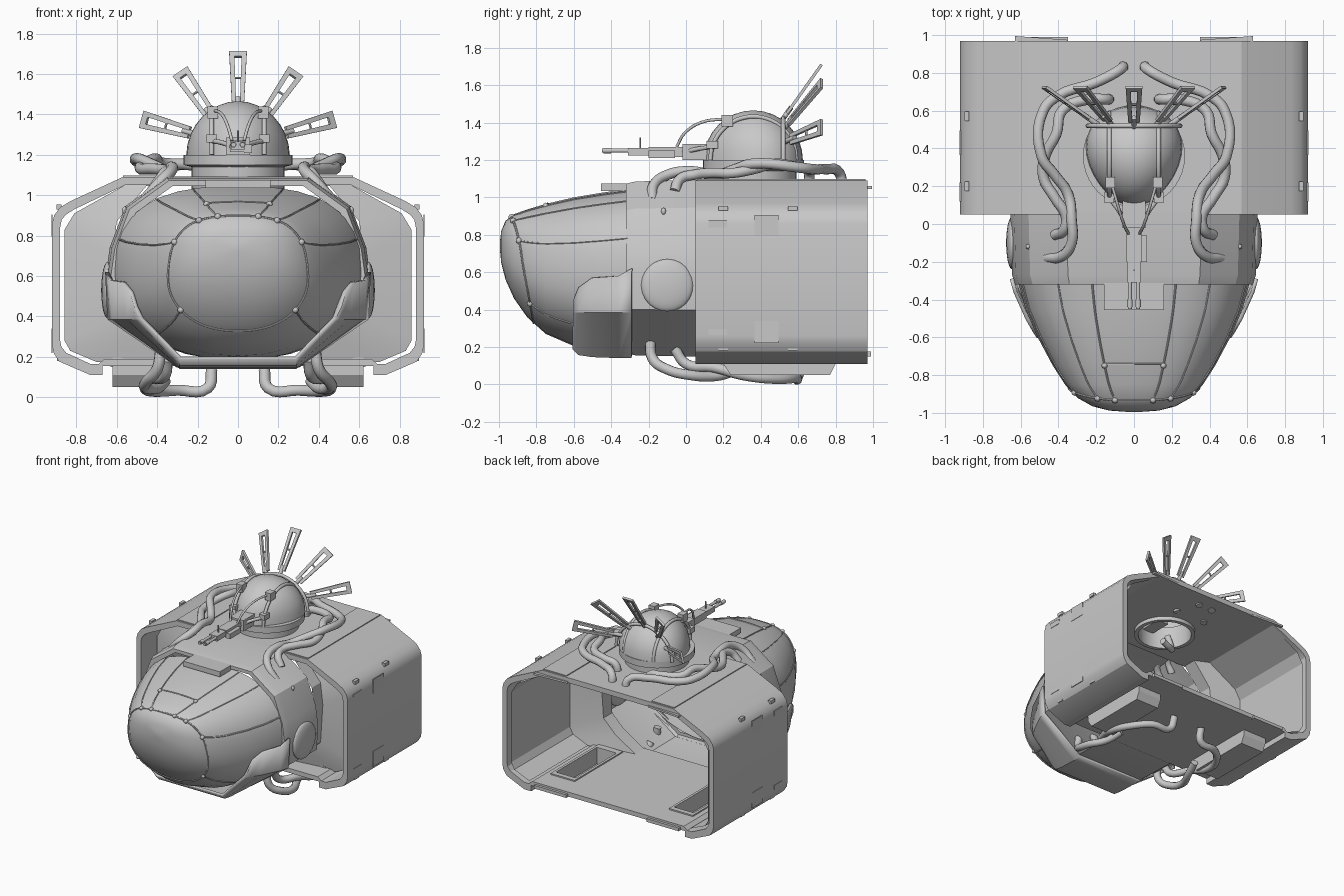
import bpy, bmesh, math
from mathutils import Vector

cube = bpy.data.objects.get("Cube")
if cube:
    bpy.data.objects.remove(cube, do_unlink=True)

GREY = (0.58, 0.58, 0.58, 1)
mat = bpy.data.materials.new("hull_grey")
mat.use_nodes = True
mat.diffuse_color = GREY
bsdf = next(n for n in mat.node_tree.nodes if n.type == 'BSDF_PRINCIPLED')
bsdf.inputs["Base Color"].default_value = GREY


def activate(ob):
    bpy.ops.object.select_all(action='DESELECT')
    ob.select_set(True)
    bpy.context.view_layer.objects.active = ob


def add(name, bm, angle=24):
    bmesh.ops.recalc_face_normals(bm, faces=bm.faces)
    me = bpy.data.meshes.new(name)
    bm.to_mesh(me)
    bm.free()
    ob = bpy.data.objects.new(name, me)
    bpy.context.collection.objects.link(ob)
    me.materials.append(mat)
    activate(ob)
    bpy.ops.object.shade_smooth_by_angle(angle=math.radians(angle))
    return ob


def loft(name, rings, closed=True, wrap=False, caps=True, angle=24):
    """Skin a list of rings that have equal point counts."""
    bm = bmesh.new()
    vs = [[bm.verts.new(p) for p in r] for r in rings]
    n, m = len(vs[0]), len(vs)
    for i in range(m if wrap else m - 1):
        a, b = vs[i], vs[(i + 1) % m]
        for j in range(n if closed else n - 1):
            k = (j + 1) % n
            bm.faces.new((a[j], a[k], b[k], b[j]))
    if caps and closed and not wrap:
        bm.faces.new(vs[0])
        bm.faces.new(vs[-1])
    return add(name, bm, angle)


def box(name, lo, hi):
    rect = [(lo[0], lo[1]), (hi[0], lo[1]), (hi[0], hi[1]), (lo[0], hi[1])]
    return loft(name, [[(x, y, z) for x, y in rect] for z in (lo[2], hi[2])])


def ball(name, centre, size, seg=16, lower=True, egg=0):
    bm = bmesh.new()
    bmesh.ops.create_uvsphere(bm, u_segments=seg, v_segments=seg // 2, radius=1)
    if not lower:
        bmesh.ops.delete(bm, geom=[v for v in bm.verts if v.co.z < -0.05], context='VERTS')
    for v in bm.verts:
        v.co.x *= 1 + egg * v.co.y
        v.co = Vector(c + s * q for c, s, q in zip(centre, size, v.co))
    return add(name, bm, 50)


def lathe(name, centre, profile, seg=40):
    rings = []
    for r, z in profile:
        rings.append([(centre[0] + r * math.cos(math.tau * k / seg),
                       centre[1] + r * math.sin(math.tau * k / seg), z) for k in range(seg)])
    return loft(name, rings, wrap=True)


def tube(name, pts, r, s=1, res=3):
    cu = bpy.data.curves.new(name, 'CURVE')
    cu.dimensions, cu.bevel_depth, cu.bevel_resolution = '3D', r, res
    cu.resolution_u, cu.use_fill_caps = 5, True
    sp = cu.splines.new('BEZIER')
    sp.bezier_points.add(len(pts) - 1)
    for b, p in zip(sp.bezier_points, pts):
        b.co = (p[0] * s, p[1], p[2])
        b.handle_left_type = b.handle_right_type = 'AUTO'
    ob = bpy.data.objects.new(name, cu)
    bpy.context.collection.objects.link(ob)
    cu.materials.append(mat)
    activate(ob)
    bpy.ops.object.convert(target='MESH')
    bpy.ops.object.shade_smooth_by_angle(angle=math.radians(50))


def cut(target, cutter):
    mod = target.modifiers.new("cut", 'BOOLEAN')
    mod.operation, mod.object, mod.solver = 'DIFFERENCE', cutter, 'EXACT'
    activate(target)
    bpy.ops.object.modifier_apply(modifier=mod.name)
    bpy.ops.object.shade_smooth_by_angle(angle=math.radians(24))
    bpy.data.objects.remove(cutter, do_unlink=True)


def both(half):
    return half + [(-x, z) for x, z in reversed(half)]


def at(profile, y):
    return [(x, y, z) for x, z in profile]


# Rear hull: hollow shell open at both ends
outer = both([(.57, 1.09), (.83, .97), (.88, .94), (.91, .9), (.92, .86), (.92, .26),
              (.913, .22), (.885, .177), (.73, .11), (.67, .11), (.67, .155)])
inner = both([(.56, 1.05), (.81, .93), (.85, .905), (.872, .88), (.88, .84), (.88, .28),
              (.874, .25), (.85, .22), (.73, .165), (.69, .165), (.66, .19)])
hull = loft("rear_hull", [at(outer, .05), at(outer, .97), at(inner, .97), at(inner, .05)], wrap=True)
TX, TY = 0, .36
circle = [(.2 * math.cos(math.tau * k / 40), TY + .2 * math.sin(math.tau * k / 40)) for k in range(40)]
cut(hull, loft("hatch_cutter", [[(x, y, z) for x, y in circle] for z in (.95, 1.2)]))

# Inner bulkheads with side lining, floor trays and hull side details
bulkhead = [(.45, 1.05), (.6, .87), (.62, .7), (.6, .4), (.5, .3), (.3, .175)]
lining = [(.56, 1.05), (.81, .91), (.858, .83), (.858, .28), (.83, .23), (.7, .175)]
for s in (1, -1):
    loft("inner_wall", [[(x * s, y, z) for x, z in p]
                        for p, y in ((bulkhead, .06), (bulkhead, .17), (lining, .22), (lining, .95))],
         closed=False)
    tray = loft("floor_tray", [[(s * x, y, z) for x, y in ((.41, a), (.62, a), (.62, b), (.41, b))]
                               for a, b, z in ((.24, .77, .05), (.2, .8, .11), (.2, .8, .2))])
    for target in (tray, hull):
        cut(target, box("slot_cutter", (s * .515 - .085, .25, .07), (s * .515 + .085, .76, .3)))
    box("roof_panel", (s * .57 if s < 0 else .37, .06, 1.085), (-.37 if s < 0 else .57, .96, 1.097))
    box("rear_lip", (s * .49 - .14, .96, .15), (s * .49 + .14, .99, .175))
    loft("rear_roof_lip", [[(s * .35, .96, z), (s * .35, .975, z), (s * .63, .995, z), (s * .63, .96, z)]
                           for z in (1.045, 1.06)])
    for y, z, w, h in ((.43, .85, .065, .055), (.43, .28, .065, .06), (.17, .86, .05, .02), (.17, .28, .05, .015)):
        box("side_plate", (s * .92 - .003, y - w, z - h), (s * .92 + .003, y + w, z + h))
    for y in (.2, .57):
        box("upper_tab", (s * .885 - .012, y - .025, .93), (s * .885 + .012, y + .025, .955))
        box("lower_tab", (s * .88 - .015, y - .025, .18), (s * .88 + .015, y + .025, .2))

# Hollow collar between the hull and the nose, with an inward rim
collar = both([(.35, 1.085), (.55, .94), (.625, .74), (.645, .6), (.635, .4), (.3, .155)])
loft("collar", [[(x * k, y, .6 + (z - .6) * k) for x, z in collar]
                for y, k in ((.06, 1.015), (-.27, 1), (-.32, .975), (-.32, .92))], caps=False)
box("visor_plate", (-.16, -.455, 1.035), (.16, -.25, 1.075))

# Jaw plate wrapping the lower nose
jaw_rings = []
for y, x, crease, top, low in ((-.29, .648, .638, .62, .15), (-.36, .628, .615, .58, .15),
                               (-.5, .565, .545, .57, .155), (-.57, .525, .5, .52, .165),
                               (-.6, .505, .475, .45, .195)):
    jaw_rings.append(at(both([(x, top), (crease, .39), (.285, low)]), y))
jaw = loft("jaw_plate", jaw_rings, closed=False)
solid = jaw.modifiers.new("thickness", 'SOLIDIFY')
solid.thickness, solid.offset = .02, 0

# Nose canopy: rounded sections (y, half width, top, bottom)
NOSE = [(-.30, .615, 1.045, .185), (-.45, .575, 1.025, .185), (-.6, .51, 1.0, .205),
        (-.75, .43, .965, .27), (-.85, .365, .935, .36), (-.92, .3, .91, .46),
        (-.965, .22, .875, .56), (-.988, .13, .82, .65), (-.995, .03, .76, .72)]


def nose_point(y, t):
    i = next((k for k in range(len(NOSE) - 2) if y >= NOSE[k + 1][0]), len(NOSE) - 2)
    a, b = NOSE[i], NOSE[i + 1]
    f = (y - a[0]) / (b[0] - a[0])
    w, top, low = (p + (q - p) * f for p, q in zip(a[1:], b[1:]))
    c, s = math.cos(t), math.sin(t)
    power = .77 if s > 0 else .9
    return (math.copysign(abs(c) ** power, c) * w, y,
            (top + low) / 2 + math.copysign(abs(s) ** power, s) * (top - low) / 2)


loft("nose_canopy", [[nose_point(st[0], math.tau * k / 32) for k in range(32)] for st in NOSE],
     caps=False, angle=50)
ball("nose_tip", (0, -.985, .74), (.06, .01, .05))


# Canopy seams and corner joints
def front_y(t):
    return -.875 - .06 * math.sin(t)


tube("front_seam", [nose_point(front_y(math.tau * k / 32), math.tau * k / 32) for k in range(33)], .006, res=1)
for s in (1, -1):
    for t in (.3, .95, 1.3, -.75):
        end = front_y(t)
        tube("canopy_seam", [nose_point(-.31 + (end + .31) * k / 8, t) for k in range(9)], .005, s, 1)
        p = nose_point(end, t)
        ball("seam_joint", (s * p[0], p[1], p[2]), (.017,) * 3, 8)
    p = nose_point(-.75, 1.3)
    ball("seam_joint", (s * p[0], p[1], p[2]), (.016,) * 3, 8)
    tube("pane_seam", [nose_point(-.74, 1.3 + k * .09) for k in range(4)], .005, s, 1)
    ball("side_disc", (s * .645, -.1, .53), (.032, .14, .14), 24)
    for x in (.52, .56):
        ball("roof_stud", (s * x, -.12, .925), (.014, .014, .02), 8)

# Turret ring and egg-shaped dome
lathe("turret_ring", (TX, TY), [(.2, 1.02), (.23, 1.02), (.23, 1.14), (.27, 1.15), (.27, 1.2), (.2, 1.2)])
ball("turret_dome", (0, TY, 1.2), (.25, .265, .265), 32, lower=False, egg=.2)
tube("dome_back_band", [(.245 * math.cos(a), .52, 1.2 + .225 * math.sin(a))
                        for a in (k * math.pi / 10 for k in range(11))], .012)
box("gun_breech", (-.05, .13, 1.14), (.05, .34, 1.22))
tube("gunner_step", [(-.12, .25, 1.1), (-.14, .27, 1.0), (-.08, .33, .95), (.02, .36, .96)], .025)
for s in (1, -1):
    tube("dome_strap", [(.13, TY - .23 * math.cos(a), 1.2 + .232 * math.sin(a))
                        for a in (k * math.pi / 12 for k in range(13))], .012, s)
    box("strap_clamp", (s * .13 - .025, .11, 1.26), (s * .13 + .025, .17, 1.3))
    box("strap_buckle", (s * .125 - .025, .19, 1.38), (s * .125 + .025, .25, 1.44))
    tube("gun_brace", [(.03, -.02, 1.24), (.08, .07, 1.26), (.14, .15, 1.27)], .012, s)
    tube("gun_cable", [(.03, -.05, 1.27), (.05, -.01, 1.34), (.08, .08, 1.4), (.12, .22, 1.42)], .008, s)

# Twin gun
box("gun_body", (-.04, -.2, 1.215), (.04, .06, 1.27))
box("gun_mount", (-.06, -.02, 1.2), (.06, .13, 1.285))
box("gun_side_case", (.03, -.2, 1.21), (.07, -.06, 1.25))
box("gun_shroud", (-.035, -.31, 1.225), (.035, -.19, 1.265))
tube("gun_sight", [(0, -.245, 1.25), (0, -.245, 1.32)], .004)
for x in (-.022, .022):
    tube("gun_barrel", [(x, -.2, 1.25), (x, -.45, 1.25)], .011)
    tube("gun_muzzle", [(x, -.4, 1.25), (x, -.44, 1.25)], .015)


# Slotted blades fanned behind the dome
def blade(base, tip):
    a, b = Vector(base), Vector(tip)
    d = (b - a).normalized()
    side = d.cross(Vector((0, 1, 0))).normalized()
    n = side.cross(d) * .008

    def ring(inset, off, flare):
        lo, hi = a + d * inset, b - d * inset
        w0, w1 = .03 - inset * .6, .03 + flare - inset * .8
        return [lo - side * w0 + off, lo + side * w0 + off, hi + side * w1 + off, hi - side * w1 + off]
    loft("fan_blade", [ring(0, n, .014), ring(0, -n, .014), ring(.033, -n, .014), ring(.033, n, .014)], wrap=True)
    tube("blade_root", [a - d * .07, a + d * .04], .014)
    mid = (a + b) / 2
    tube("blade_rib", [mid - side * .03, mid + side * .03], .007, res=1)


blade((0, .54, 1.45), (0, .725, 1.71))
for s in (1, -1):
    blade((.14 * s, .55, 1.4), (.285 * s, .725, 1.61))
    blade((.24 * s, .56, 1.31), (.475 * s, .725, 1.375))

# Roof and belly hoses, mirrored
HOSES = {
    "outer_roof_hose": [(.06, .84, 1.04), (.07, .82, 1.13), (.2, .75, 1.15), (.4, .68, 1.15), (.48, .6, 1.16),
                        (.49, .36, 1.18), (.42, .26, 1.15), (.35, .16, 1.12), (.33, .02, 1.14), (.33, -.1, 1.12),
                        (.38, -.17, 1.07), (.46, -.18, .98)],
    "inner_roof_hose": [(.13, .66, 1.04), (.15, .66, 1.13), (.24, .66, 1.15), (.38, .6, 1.16), (.41, .48, 1.18),
                        (.47, .36, 1.15), (.48, .25, 1.13), (.42, .14, 1.13), (.36, .04, 1.12),
                        (.37, -.03, 1.1), (.42, -.06, 1.03)],
    "front_belly_hose": [(.38, -.19, .25), (.4, -.18, .14), (.45, -.1, .08), (.46, .02, .05),
                         (.4, .16, .045), (.36, .28, .08)],
    "rear_belly_hose": [(.35, -.06, .19), (.36, 0, .11), (.42, .15, .09), (.46, .3, .05), (.42, .46, .03),
                        (.3, .58, .035), (.15, .6, .045), (.13, .63, .14)]}
for name, pts in HOSES.items():
    for s in (1, -1):
        tube(name, pts, .028, s)
